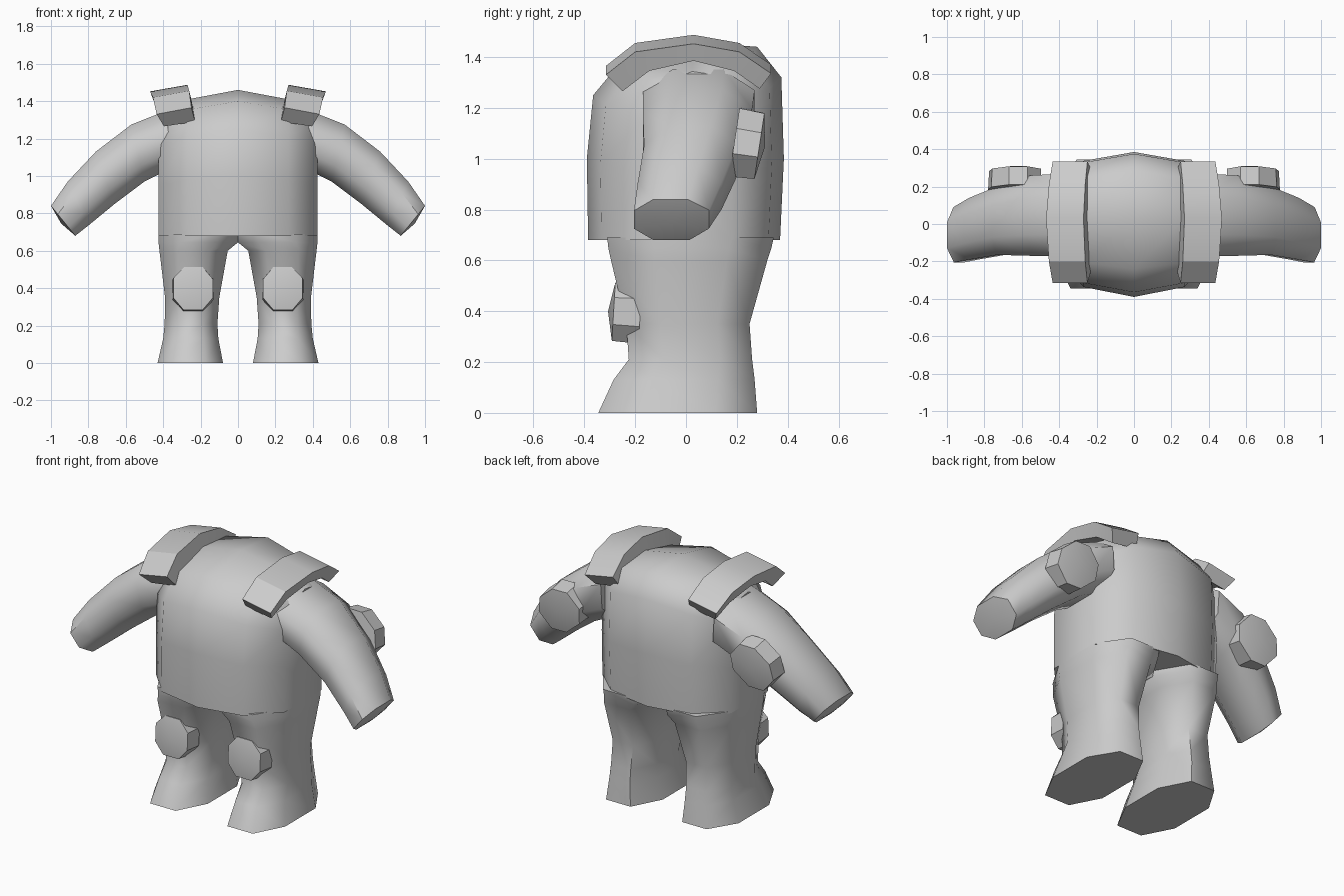
import bpy, bmesh, math
from mathutils import Vector, Matrix

if "Cube" in bpy.data.objects:
    bpy.data.objects.remove(bpy.data.objects["Cube"])

grey = bpy.data.materials.new("plain grey")
grey.diffuse_color = (0.6, 0.6, 0.6, 1)
grey.use_nodes = True
grey.node_tree.nodes["Principled BSDF"].inputs["Base Color"].default_value = grey.diffuse_color


def finish(name, bm, angle):
    bmesh.ops.recalc_face_normals(bm, faces=bm.faces)
    mesh = bpy.data.meshes.new(name)
    bm.to_mesh(mesh)
    bm.free()
    mesh.materials.append(grey)
    ob = bpy.data.objects.new(name, mesh)
    bpy.context.collection.objects.link(ob)
    bpy.ops.object.select_all(action='DESELECT')
    ob.select_set(True)
    bpy.context.view_layer.objects.active = ob
    bpy.ops.object.shade_smooth_by_angle(angle=math.radians(angle))
    return ob


def loft(name, rings, angle=60, side=1, tip=None):
    """Skin closed rings; cap both ends, the last one optionally to a point."""
    bm = bmesh.new()
    vs = [[bm.verts.new((p[0] * side, p[1], p[2])) for p in r] for r in rings]
    n = len(vs[0])
    for a, b in zip(vs, vs[1:]):
        for i in range(n):
            j = (i + 1) % n
            bm.faces.new((a[i], a[j], b[j], b[i]))
    bm.faces.new(vs[0])
    if tip:
        t = bm.verts.new((tip[0] * side, tip[1], tip[2]))
        for i in range(n):
            bm.faces.new((vs[-1][i], vs[-1][(i + 1) % n], t))
    else:
        bm.faces.new(vs[-1])
    return finish(name, bm, angle)


# Rounded octagon in the unit square, shared by limbs and pads
OCT = [(0, .28), (0, .72), (.26, 1), (.72, 1), (1, .74), (1, .28), (.74, 0), (.26, 0)]

# Torso: side profile swept over the width, narrower and lower at the sides
profile = [(-.385, .68), (-.39, 1.0), (-.365, 1.25), (-.24, 1.40), (.03, 1.46),
           (.28, 1.44), (.375, 1.32), (.385, 1.0), (.37, .68)]
stations = [(-.425, .46, .85), (-.27, .87, .935), (0, 1, 1), (.27, .87, .935), (.425, .46, .85)]
loft("torso", [[(x, y * sy + .02 * (1 - sy), .68 + (z - .68) * sz) for y, z in profile]
               for x, sy, sz in stations], 62)

# Arm rings: bottom x, z, top x, z, front y, back y
arm = [(.36, 1.04, .38, 1.35, -.17, .27), (.50, .97, .57, 1.275, -.17, .26),
       (.66, .85, .76, 1.13, -.165, .20), (.80, .735, .91, .97, -.19, .14),
       (.87, .68, 1.0, .84, -.205, .09)]
# Leg rings: z, inner x, outer x, front y, back y
leg = [(0, .08, .43, -.345, .28), (.13, .105, .40, -.285, .27), (.21, .11, .392, -.225, .26),
       (.35, .10, .39, -.235, .25), (.60, .055, .42, -.295, .32), (.645, 0, .425, -.305, .335),
       (.69, 0, .425, -.31, .345)]
# Shoulder pad stations: top y, top z, bottom y, bottom z, inward shift
strap = [(-.315, 1.365, -.25, 1.29, .035), (-.2, 1.455, -.145, 1.37, .015), (.03, 1.487, .03, 1.41, 0),
         (.21, 1.455, .19, 1.37, .015), (.335, 1.37, .29, 1.30, .035)]


def pad(name, side, centre, normal, up, a, b, depth):
    n = Vector(normal).normalized()
    u = Vector(up)
    u = (u - n * u.dot(n)).normalized()
    w = u.cross(n)
    c = Vector(centre)
    rings = []
    for d, s in ((0, 1), (depth, .96)):
        rings.append([c + n * d + w * a * s * (2 * p - 1) + u * b * s * (2 * q - 1) for p, q in OCT])
    loft(name, rings, 30, side, c + n * (depth + .022))


for side, label in ((1, "left"), (-1, "right")):
    loft(label + "_arm", [[(bx + (tx - bx) * u, y0 + (y1 - y0) * v, bz + (tz - bz) * u)
                           for v, u in OCT] for bx, bz, tx, tz, y0, y1 in arm],
         55, side, (.945, -.05, .745))
    loft(label + "_leg", [[(x0 + (x1 - x0) * u, y0 + (y1 - y0) * v, z) for u, v in OCT]
                          for z, x0, x1, y0, y1 in leg], 60, side)
    loft(label + "_shoulder_pad",
         [[(.27 - s * .6, yt, zt), (.47 - s, yt, zt - .035),
           (.445 - s * 1.4, yb, zb - .025), (.25 - s * .6, yb, zb)]
          for yt, zt, yb, zb, s in strap], 25, side)
    pad(label + "_knee_pad", side, (.24, -.18, .392), (0, -1, .06), (0, 0, 1), .11, .12, .105)
    pad(label + "_elbow_pad", side, (.635, .19, 1.065), (0, .98, -.15), (-.75, 0, .65), .125, .14, .10)
